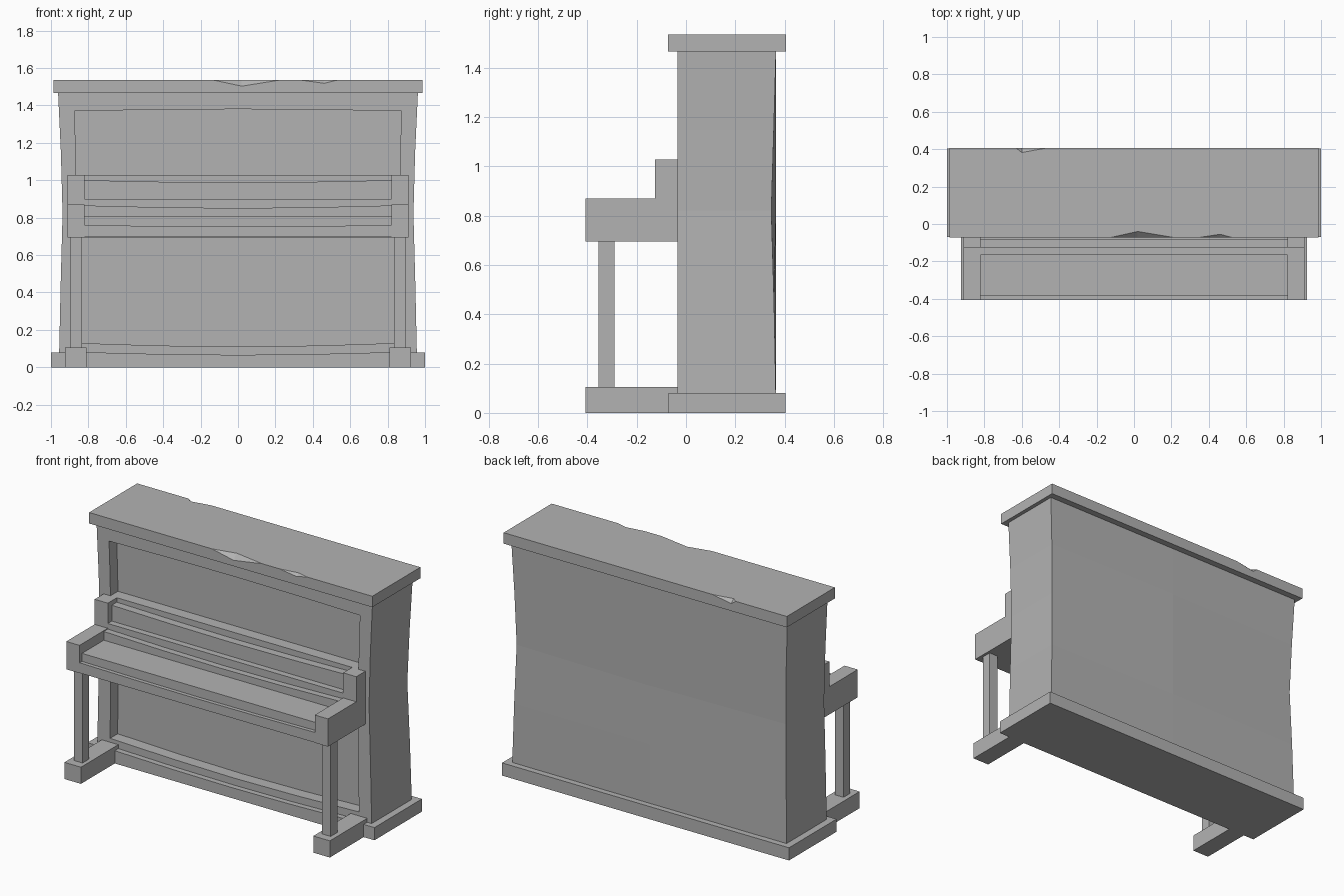
import bpy, bmesh
from mathutils import Vector

if "Cube" in bpy.data.objects:
    bpy.data.objects.remove(bpy.data.objects["Cube"])

mat = bpy.data.materials.new("plain grey")
mat.diffuse_color = (0.45, 0.45, 0.45, 1)
mat.use_nodes = True
mat.node_tree.nodes["Principled BSDF"].inputs["Base Color"].default_value = mat.diffuse_color


def finish(name, bm):
    bmesh.ops.recalc_face_normals(bm, faces=bm.faces[:])
    me = bpy.data.meshes.new(name)
    bm.to_mesh(me)
    bm.free()
    me.materials.append(mat)
    ob = bpy.data.objects.new(name, me)
    bpy.context.collection.objects.link(ob)
    return ob


def loft(name, rings):
    """Skin equal-length rings of 3D points and close both ends."""
    bm = bmesh.new()
    vs = [[bm.verts.new(p) for p in r] for r in rings]
    n = len(rings[0])
    for a, b in zip(vs, vs[1:]):
        for i in range(n):
            j = (i + 1) % n
            bm.faces.new((a[i], a[j], b[j], b[i]))
    bm.faces.new(vs[0])
    bm.faces.new(vs[-1])
    return finish(name, bm)


def bar(name, half, profile, sag):
    """Long part along x; each profile point (y, z) drops by its sag at mid length."""
    rings = []
    for x, k in ((-half, 0), (-half / 2, 0.7), (0, 1), (half / 2, 0.7), (half, 0)):
        rings.append([(x, y, z - k * s) for (y, z), s in zip(profile, sag)])
    return loft(name, rings)


def box(name, x0, x1, y0, y1, z0, z1):
    prof = [(y0, z0), (y1, z0), (y1, z1), (y0, z1)]
    return loft(name, [[(x, y, z) for y, z in prof] for x in (x0, x1)])


def rect(y0, y1, z0, z1):
    return [(y0, z0), (y1, z0), (y1, z1), (y0, z1)]


# Case: waisted body with recessed front between two stiles
rings = []
for z, w, inner, yb in ((0.04, 0.957, 0.868, 0.365), (0.45, 0.948, 0.864, 0.357),
                        (0.82, 0.938, 0.862, 0.346), (1.15, 0.947, 0.867, 0.356),
                        (1.47, 0.962, 0.878, 0.365)):
    rings.append([(-w, -0.035, z), (-inner, -0.035, z), (-inner, 0.04, z),
                  (inner, 0.04, z), (inner, -0.035, z), (w, -0.035, z),
                  (w, yb, z), (0, 0.365, z), (-w, yb, z)])
loft("case", rings)

# Front rails framing the recessed panels
bar("top_rail", 0.877, rect(-0.035, 0.05, 1.37, 1.469), (-0.01, -0.01, 0, 0))
bar("middle_rail", 0.866, rect(-0.035, 0.05, 0.695, 1.028), (0, 0, 0, 0))
bar("bottom_rail", 0.87, rect(-0.035, 0.05, 0.05, 0.13), (0, 0, 0.02, 0.02))

# Plinth with a dipped front edge
pts = [(-1, 0.08), (-0.8, 0.08), (-0.4, 0.07), (0, 0.066), (0.4, 0.07), (0.8, 0.08), (1, 0.08)]
loft("plinth", [[(x, -0.07, 0), (x, 0.403, 0), (x, 0.403, 0.08),
                 (x, -0.035, z), (x, -0.07, z)] for x, z in pts])

# Lid with chipped edges
lid = box("lid", -0.987, 0.987, -0.073, 0.406, 1.466, 1.535)
chips = [  # start x, end x, middle x, edge y, inner y, low z
    (-0.13, 0.22, 0.02, -0.073, -0.04, 1.503),
    (0.34, 0.53, 0.46, -0.073, -0.055, 1.518),
    (-0.63, -0.47, -0.60, 0.406, 0.382, 1.512)]
for i, (xa, xb, xm, ye, yi, zl) in enumerate(chips):
    low, top = Vector((xm, ye, zl)), Vector((xm, yi, 1.535))
    bm = bmesh.new()
    vs = [bm.verts.new(p) for p in ((xa, ye, 1.535), (xb, ye, 1.535),
                                    low + (low - top), top + (top - low))]
    for f in ((0, 1, 2), (0, 1, 3), (0, 2, 3), (1, 2, 3)):
        bm.faces.new([vs[k] for k in f])
    cutter = finish("chip_cutter_%d" % i, bm)
    cutter.hide_render = True
    cutter.hide_set(True)
    mod = lid.modifiers.new("chip", "BOOLEAN")
    mod.operation, mod.solver, mod.object = "DIFFERENCE", "EXACT", cutter

# Stepped cheeks, legs and feet on both sides
cheek = [(-0.407, 0.695), (-0.034, 0.695), (-0.034, 1.028),
         (-0.125, 1.028), (-0.125, 0.87), (-0.407, 0.87)]
for side, s in (("left", -1), ("right", 1)):
    loft(side + "_cheek", [[(s * x, y, z) for y, z in cheek] for x in (0.82, 0.912)])
    box(side + "_leg", s * 0.835, s * 0.895, -0.355, -0.29, 0.1, 0.7)
    box(side + "_foot", s * 0.81, s * 0.925, -0.407, -0.034, 0, 0.105)

# Keyboard shelf: lip, keys, rail and fallboard in one stepped profile
shelf = [(-0.406, 0.696), (-0.034, 0.696), (-0.034, 1.0), (-0.085, 1.0),
         (-0.085, 0.9), (-0.125, 0.9), (-0.125, 0.865), (-0.165, 0.865),
         (-0.165, 0.81), (-0.382, 0.81), (-0.382, 0.76), (-0.406, 0.76)]
bar("keyboard_shelf", 0.822, shelf,
    (0, 0, 0.012, 0.012, 0, 0, 0.014, 0.014, 0, 0, 0.008, 0.008))
